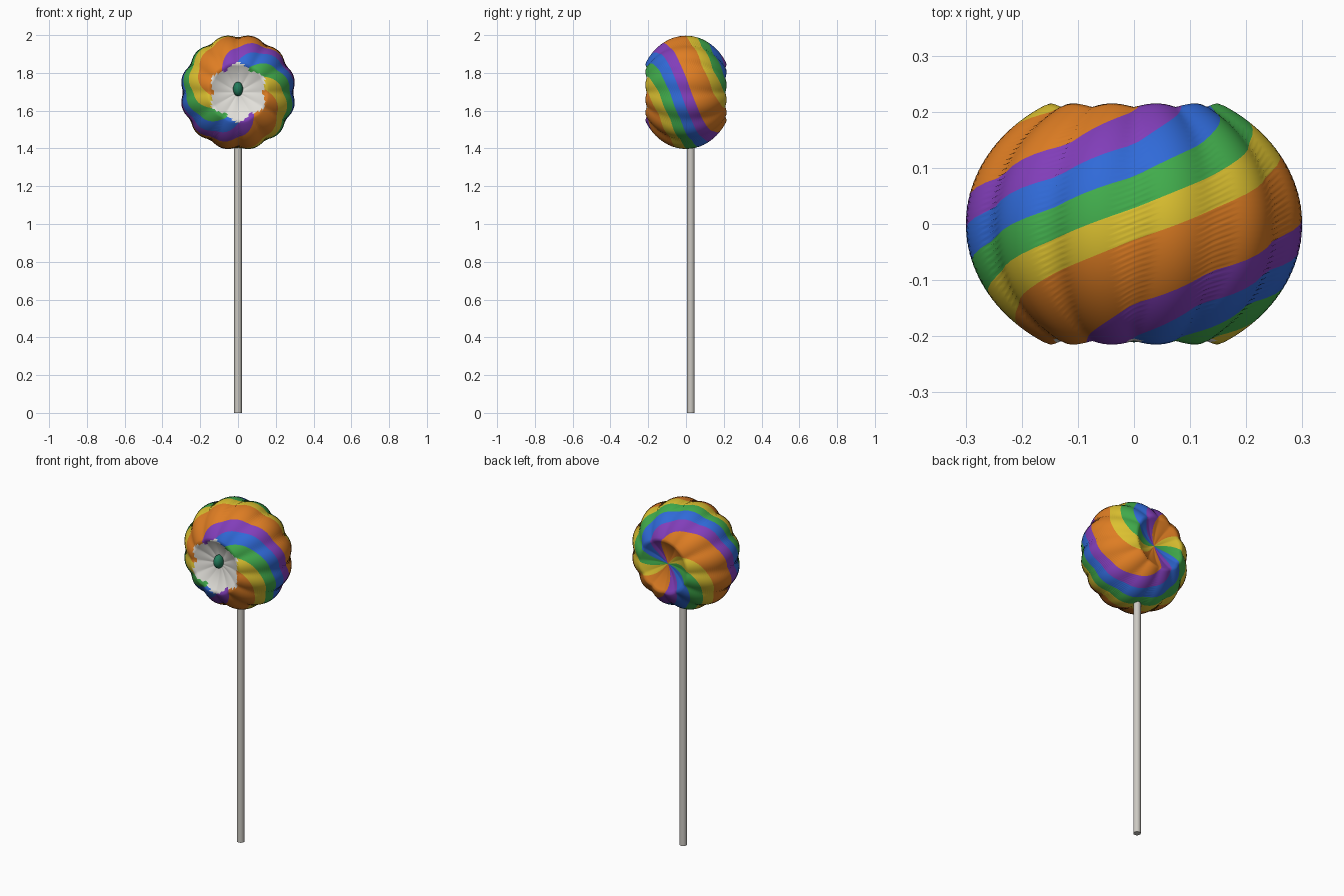
import bpy, bmesh, math
from math import sin, cos, pi

if "Cube" in bpy.data.objects:
    bpy.data.objects.remove(bpy.data.objects["Cube"])


def material(name, rgb):
    m = bpy.data.materials.new(name)
    lin = [((c / 255 + 0.055) / 1.055) ** 2.4 for c in rgb]
    m.diffuse_color = (*lin, 1)
    m.use_nodes = True
    m.node_tree.nodes["Principled BSDF"].inputs["Base Color"].default_value = m.diffuse_color
    return m


YELLOW = material("yellow", (220, 193, 48))
ORANGE = material("orange", (222, 125, 35))
PURPLE = material("purple", (130, 62, 186))
BLUE = material("blue", (48, 106, 216))
GREEN = material("green", (65, 172, 76))
WHITE = material("white", (228, 226, 220))
STICK = material("stick_grey", (204, 201, 194))
TEAL = material("dark_green", (36, 125, 92))

# Head: lobed ellipsoid around the y axis, with dimpled poles
CZ, R, B = 1.697, 0.307, 0.25      # centre height, radius, half depth
RIM, DEPTH = 0.155, 0.05           # dimple radius and depth
SEG, RINGS = 240, 72               # SEG is a multiple of the 12 stripes
TWIST = 2.2                        # stripe twist from equator to pole


def head_point(u, phase):
    a = phase + TWIST * cos(u)     # mesh edges follow the swirl
    r, y = R * sin(u), B * cos(u)
    if r < RIM:
        rim_y = B * math.sqrt(1 - (RIM / R) ** 2)
        y = math.copysign(rim_y - DEPTH * (1 - (r / RIM) ** 2), y)
    s = 1 - 0.06 * (1 - abs(sin(6 * a))) * sin(u)   # 12 grooves
    return (s * r * sin(a), s * y, CZ + s * r * cos(a))


bm = bmesh.new()
rings = [[bm.verts.new(head_point(pi * i / RINGS, 2 * pi * j / SEG))
          for j in range(SEG)] for i in range(1, RINGS)]
back = bm.verts.new(head_point(0, 0))
front = bm.verts.new(head_point(pi, 0))
WIDTH = SEG // 12
for j in range(SEG):
    k = (j + 1) % SEG
    faces = [bm.faces.new((back, rings[0][j], rings[0][k])),
             bm.faces.new((front, rings[-1][k], rings[-1][j]))]
    for a, b in zip(rings, rings[1:]):
        faces.append(bm.faces.new((a[j], b[j], b[k], a[k])))
    stripe = ((j + WIDTH // 2) // WIDTH) % 6
    for f in faces:
        f.material_index = stripe
        # white flower in the front dimple
        c = f.calc_center_median()
        ang = math.atan2(c.x, c.z - CZ)
        if c.y < 0 and math.hypot(c.x, c.z - CZ) < 0.145 + 0.013 * cos(6 * ang):
            f.material_index = 6
bmesh.ops.recalc_face_normals(bm, faces=bm.faces)
for f in bm.faces:
    f.smooth = True
mesh = bpy.data.meshes.new("candy_head")
bm.to_mesh(mesh)
bm.free()
for m in (YELLOW, ORANGE, ORANGE, PURPLE, BLUE, GREEN, WHITE):
    mesh.materials.append(m)
bpy.context.collection.objects.link(bpy.data.objects.new("candy_head", mesh))

# Stick
bpy.ops.mesh.primitive_cylinder_add(vertices=24, radius=0.02, depth=1.46,
                                    location=(0, 0.025, 0.73))
stick = bpy.context.object
stick.name = "stick"
stick.data.materials.append(STICK)
bpy.ops.object.shade_smooth_by_angle()

# Green knob in the middle of the flower
bpy.ops.mesh.primitive_uv_sphere_add(segments=24, ring_count=16, radius=1,
                                     location=(0, -0.178, 1.715))
knob = bpy.context.object
knob.name = "flower_centre"
knob.scale = (0.026, 0.033, 0.038)
knob.data.materials.append(TEAL)
bpy.ops.object.shade_smooth()
